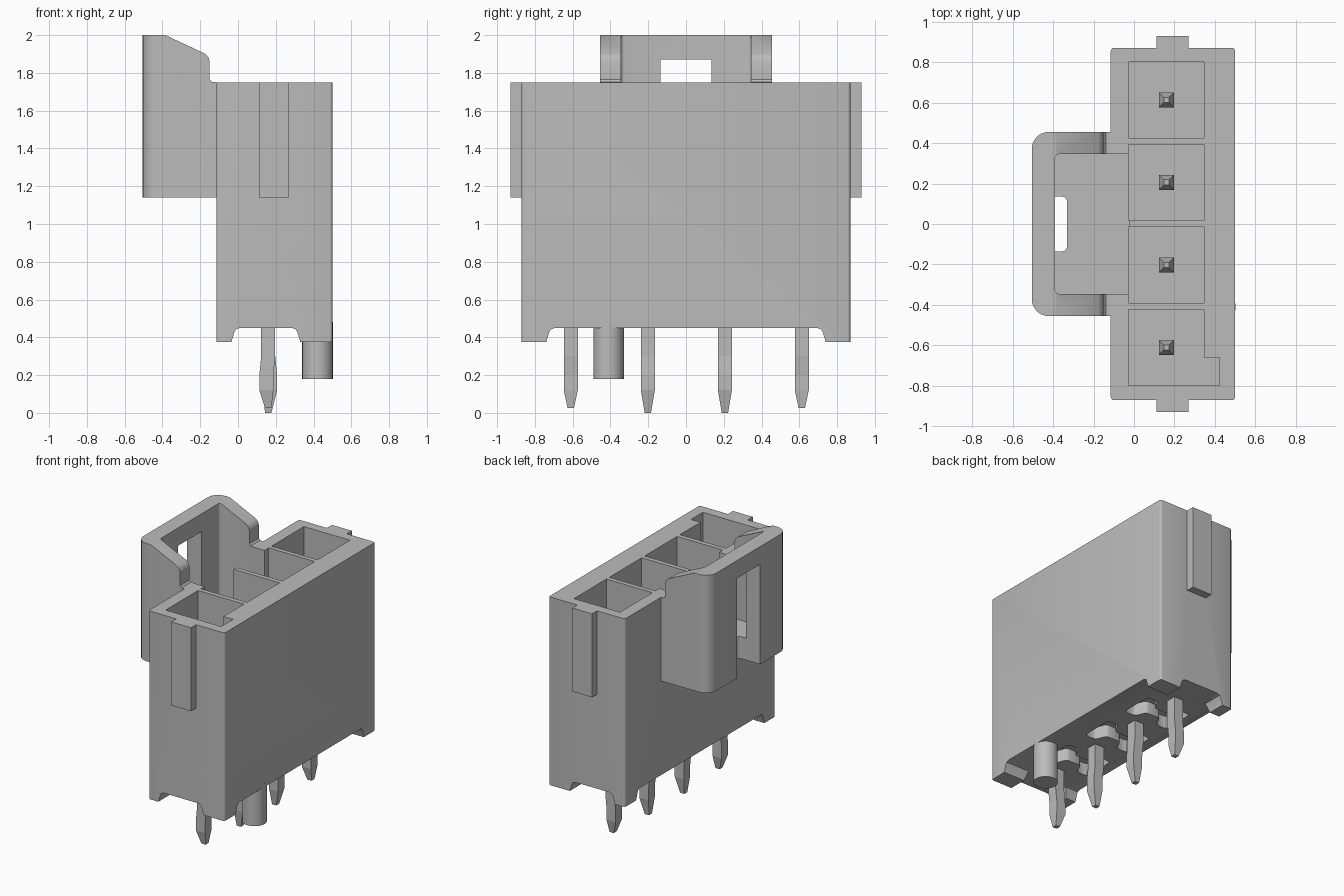
import bpy, bmesh, math
from mathutils import Vector

old = bpy.data.objects.get("Cube")
if old:
    bpy.data.objects.remove(old, do_unlink=True)

grey = bpy.data.materials.new("plain grey")
grey.use_nodes = True
GREY = (0.5, 0.5, 0.5, 1)
grey.diffuse_color = GREY
grey.node_tree.nodes["Principled BSDF"].inputs["Base Color"].default_value = GREY


def finish(name, bm):
    bmesh.ops.recalc_face_normals(bm, faces=bm.faces)
    me = bpy.data.meshes.new(name)
    bm.to_mesh(me)
    bm.free()
    me.materials.append(grey)
    ob = bpy.data.objects.new(name, me)
    bpy.context.collection.objects.link(ob)
    return ob


def bevel_where(bm, test, width, segments):
    edges = [e for e in bm.edges if test(e.verts[0].co, e.verts[1].co)]
    bmesh.ops.bevel(bm, geom=edges, offset=width, segments=segments,
                    profile=0.5, affect='EDGES')


def vertical(a, b):
    return abs(a.x - b.x) < 1e-5 and abs(a.y - b.y) < 1e-5


def prism(name, profile, axis, lo, hi, bevel=None):
    """Extrude a closed 2D profile along an axis: x takes (y,z), y (x,z), z (x,y)."""
    def place(p, t):
        return {'x': (t, p[0], p[1]), 'y': (p[0], t, p[1]), 'z': (p[0], p[1], t)}[axis]
    bm = bmesh.new()
    base = bm.faces.new([bm.verts.new(place(p, lo)) for p in profile])
    ext = bmesh.ops.extrude_face_region(bm, geom=[base])
    shift = Vector(place((0, 0), hi - lo))
    bmesh.ops.translate(bm, vec=shift,
                        verts=[v for v in ext['geom'] if isinstance(v, bmesh.types.BMVert)])
    if bevel:
        bevel_where(bm, *bevel)
    return finish(name, bm)


def box(name, x, y, z, bevel=None):
    return prism(name, [(x[0], y[0]), (x[1], y[0]), (x[1], y[1]), (x[0], y[1])],
                 'z', z[0], z[1], bevel)


def combine(target, tool, operation):
    """Apply a boolean and remove the helper."""
    tool.hide_render = True
    mod = target.modifiers.new("cut", 'BOOLEAN')
    mod.operation, mod.object, mod.solver = operation, tool, 'EXACT'
    bpy.context.view_layer.update()
    dg = bpy.context.evaluated_depsgraph_get()
    me = bpy.data.meshes.new_from_object(target.evaluated_get(dg))
    target.modifiers.clear()
    target.data = me
    bpy.data.objects.remove(tool, do_unlink=True)


def shade(ob):
    bpy.ops.object.select_all(action='DESELECT')
    ob.select_set(True)
    bpy.context.view_layer.objects.active = ob
    bpy.ops.object.shade_smooth_by_angle(angle=math.radians(35))


PIN_X = 0.16
PIN_Y = (0.613, 0.206, -0.202, -0.61)

# Main housing block
body = box("housing", (-0.115, 0.5), (-0.87, 0.87), (0.375, 1.75), (vertical, 0.015, 3))

# Latch shroud with sloped cheeks and rounded outer corners
shroud_side = [(-0.505, 1.14), (-0.07, 1.14), (-0.07, 1.74), (-0.115, 1.75), (-0.138, 1.752),
               (-0.15, 1.765), (-0.15, 1.86), (-0.157, 1.884), (-0.177, 1.903), (-0.385, 2.0),
               (-0.505, 2.0)]
shroud = prism("shroud", shroud_side, 'y', -0.455, 0.455,
               (lambda a, b: vertical(a, b) and a.x < -0.5, 0.085, 7))
combine(body, shroud, 'UNION')

# Guide ribs on both ends
for s in (-1, 1):
    y = sorted((s * 0.80, s * 0.928))
    combine(body, box("rib", (0.11, 0.27), y, (1.14, 1.75)), 'UNION')

# Latch cavity, and the window that runs out through its floor
combine(body, box("cavity", (-0.39, -0.024), (-0.345, 0.345), (1.30, 2.2),
                  (lambda a, b: vertical(a, b) and a.x < -0.3, 0.018, 3)), 'DIFFERENCE')
combine(body, box("window", (-0.6, -0.33), (-0.135, 0.135), (1.0, 1.87),
                  (lambda a, b: vertical(a, b) and a.x > -0.4, 0.025, 3)), 'DIFFERENCE')

# Terminal pockets, the front one with a keying notch
for y in PIN_Y[:3]:
    combine(body, box("pocket", (-0.027, 0.345), (y - 0.187, y + 0.187), (0.62, 2.2)),
            'DIFFERENCE')
key = [(-0.027, -0.797), (0.422, -0.797), (0.422, -0.66), (0.345, -0.66),
       (0.345, -0.423), (-0.027, -0.423)]
combine(body, prism("key_pocket", key, 'z', 0.62, 2.2), 'DIFFERENCE')


# Arched relief both ways under the housing, leaving four corner feet
def arch(a, b):
    return [(a, 0.2), (b, 0.2), (b, 0.375), (b - 0.015, 0.425), (b - 0.024, 0.442),
            (b - 0.045, 0.45), (a + 0.045, 0.45), (a + 0.024, 0.442), (a + 0.015, 0.425),
            (a, 0.375)]


combine(body, prism("arch_lengthwise", arch(-0.035, 0.33), 'y', -1, 1), 'DIFFERENCE')
combine(body, prism("arch_crosswise", arch(-0.74, 0.74), 'x', -0.3, 0.7), 'DIFFERENCE')

# I-shaped relief recesses in the underside between the pins
for y in (-0.406, 0.002, 0.41):
    a, b, w, n = -0.035, 0.325, 0.12, 0.04
    outline = [(a, y - w), (a + 0.09, y - w), (a + 0.12, y - n), (b - 0.12, y - n),
               (b - 0.09, y - w), (b, y - w), (b, y + w), (b - 0.09, y + w),
               (b - 0.12, y + n), (a + 0.12, y + n), (a + 0.09, y + w), (a, y + w)]
    combine(body, prism("recess", outline, 'z', 0.4, 0.54,
                        (lambda p, q: vertical(p, q), 0.02, 2)), 'DIFFERENCE')
shade(body)

# Round locating peg
bm = bmesh.new()
bmesh.ops.create_cone(bm, cap_ends=True, segments=32, radius1=0.081, radius2=0.081, depth=0.30)
bmesh.ops.translate(bm, verts=bm.verts, vec=(0.421, -0.41, 0.33))
peg = finish("locating_peg", bm)
shade(peg)

# Kinked square contact pins with tapered ends
for i, y in enumerate(PIN_Y):
    outer = i in (0, 3)
    s, tip = (-1, 0.025) if outer else (1, 0.0)
    # height, sideways shift, half size
    rings = [(1.30, 0, 0.013), (1.23, 0, 0.037), (0.30, 0, 0.037), (0.20, s * 0.01, 0.037),
             (0.12, s * 0.01, 0.037), (tip, 0, 0.017)]
    bm = bmesh.new()
    loops = []
    for z, dx, h in rings:
        loops.append([bm.verts.new((PIN_X + dx + u * h, y + v * h, z))
                      for u, v in ((-1, -1), (1, -1), (1, 1), (-1, 1))])
    for p, q in zip(loops, loops[1:]):
        for k in range(4):
            bm.faces.new((p[k], p[(k + 1) % 4], q[(k + 1) % 4], q[k]))
    bm.faces.new(loops[0])
    bm.faces.new(loops[-1])
    finish(f"contact_pin_{i + 1}", bm)
